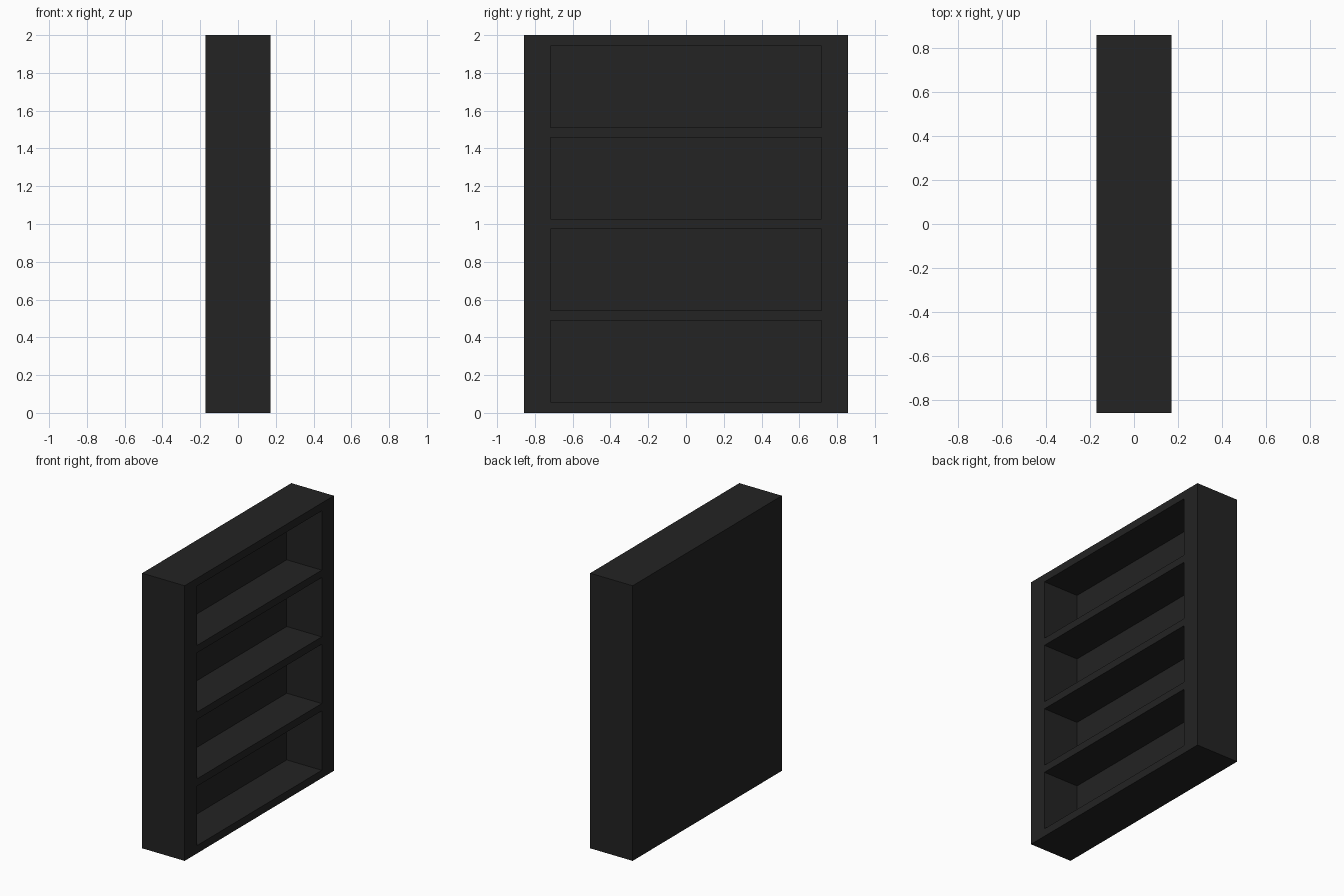
import bpy, bmesh
from mathutils import Vector, Matrix

if "Cube" in bpy.data.objects:
    bpy.data.objects.remove(bpy.data.objects["Cube"])

DEPTH, WIDTH, HEIGHT = 0.342, 1.714, 2.0
OPEN_HALF = 0.718          # half width of each compartment
FIRST, PITCH, OPEN_H = 0.057, 0.485, 0.431
RECESS = 0.282             # compartment depth

mat = bpy.data.materials.new("charcoal black")
mat.diffuse_color = (0.0168, 0.0168, 0.0168, 1)
mat.use_nodes = True
mat.node_tree.nodes["Principled BSDF"].inputs["Base Color"].default_value = mat.diffuse_color

# Solid case block
bm = bmesh.new()
bmesh.ops.create_cube(bm, size=1, matrix=Matrix.Translation((0, 0, HEIGHT / 2))
                      @ Matrix.Diagonal((DEPTH, WIDTH, HEIGHT, 1)))


def cut(co, no):
    bmesh.ops.bisect_plane(bm, geom=bm.verts[:] + bm.edges[:] + bm.faces[:],
                           plane_co=co, plane_no=no)


# Score the compartment outlines into the block
rows = [(FIRST + i * PITCH, FIRST + i * PITCH + OPEN_H) for i in range(4)]
for y in (-OPEN_HALF, OPEN_HALF):
    cut((0, y, 0), (0, 1, 0))
for row in rows:
    for z in row:
        cut((0, 0, z), (0, 0, 1))


def is_opening(f):
    c = f.calc_center_median()
    return (f.normal.x > 0.9 and abs(c.y) < OPEN_HALF
            and any(a < c.z < b for a, b in rows))


# Push the four compartments back, leaving shelves, sides and back panel
bm.normal_update()
openings = [f for f in bm.faces if is_opening(f)]
for f in bmesh.ops.extrude_discrete_faces(bm, faces=openings)["faces"]:
    bmesh.ops.translate(bm, verts=f.verts[:], vec=Vector((-RECESS, 0, 0)))
bmesh.ops.recalc_face_normals(bm, faces=bm.faces[:])

mesh = bpy.data.meshes.new("bookcase")
bm.to_mesh(mesh)
bm.free()
mesh.materials.append(mat)
bpy.context.collection.objects.link(bpy.data.objects.new("bookcase", mesh))
